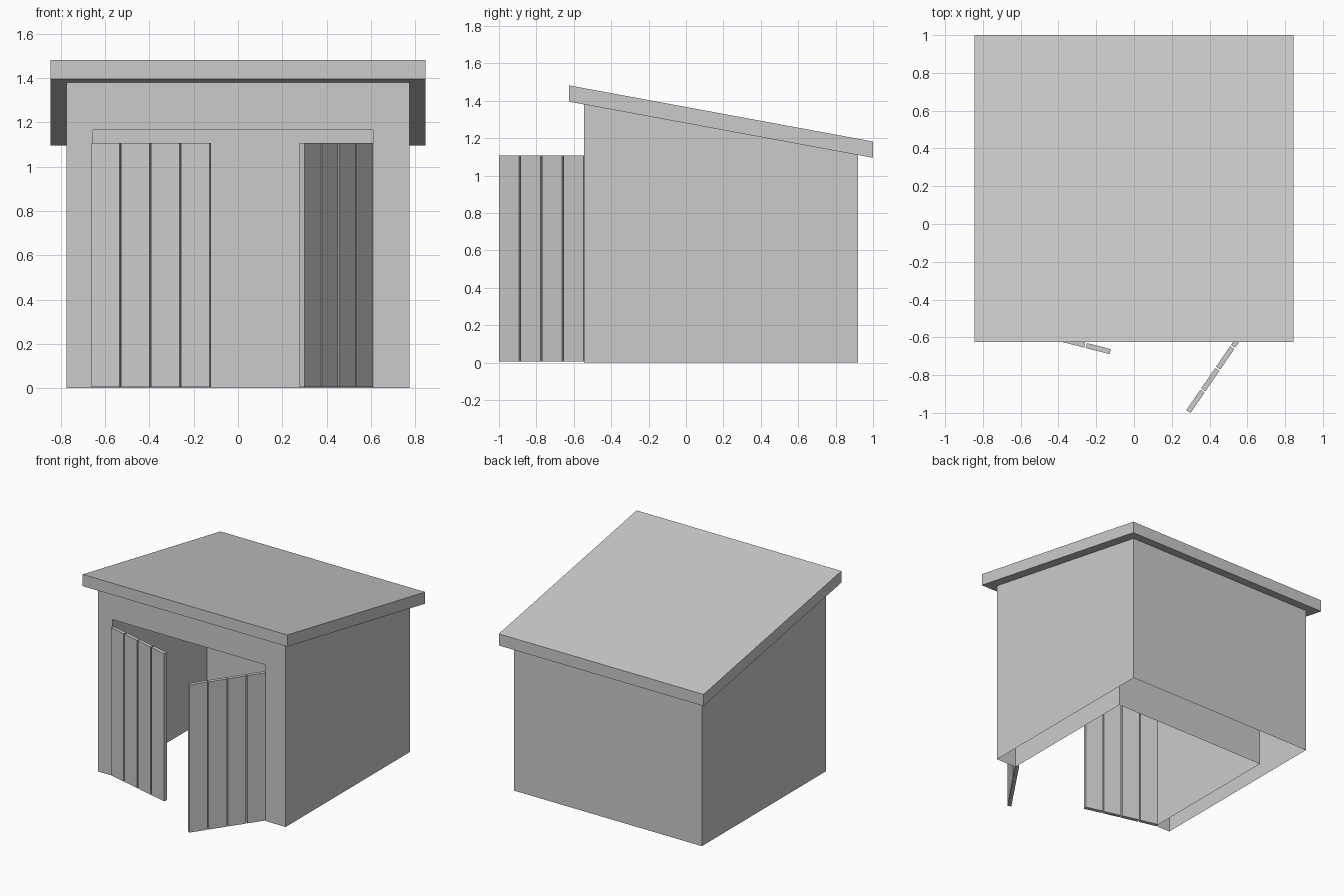
import bpy, bmesh, math
from mathutils import Matrix

if "Cube" in bpy.data.objects:
    bpy.data.objects.remove(bpy.data.objects["Cube"])


def finish(bm, name):
    bmesh.ops.remove_doubles(bm, verts=bm.verts, dist=0.0001)
    bmesh.ops.recalc_face_normals(bm, faces=bm.faces)
    mesh = bpy.data.meshes.new(name)
    bm.to_mesh(mesh)
    bm.free()
    ob = bpy.data.objects.new(name, mesh)
    bpy.context.collection.objects.link(ob)
    return ob


def face(bm, pts):
    return bm.faces.new([bm.verts.new(p) for p in pts])


def roof_under(y):
    return 1.395 - (y + 0.625) * 0.3 / 1.625


# Pitched roof slab: side profile extruded across x
bm = bmesh.new()
f = face(bm, [(-0.845, y, z) for y, z in
              ((-0.625, 1.395), (1, 1.095), (1, 1.182), (-0.625, 1.482))])
ext = bmesh.ops.extrude_face_region(bm, geom=[f], use_keep_orig=True)
bmesh.ops.translate(bm, vec=(1.69, 0, 0),
                    verts=[g for g in ext["geom"] if isinstance(g, bmesh.types.BMVert)])
finish(bm, "roof")

# Walls: open-bottomed shell with a recessed doorway chamber
W, YF, YB = 0.775, -0.545, 0.92
DL, DR, DH, DB = -0.655, 0.61, 1.165, 0.57
bm = bmesh.new()
zf, zb = roof_under(YF), roof_under(YB)
face(bm, [(x, YF, z) for x, z in ((-W, 0), (DL, 0), (DL, DH), (DR, DH),
                                  (DR, 0), (W, 0), (W, zf), (-W, zf))])
face(bm, [(W, YB, 0), (-W, YB, 0), (-W, YB, zb), (W, YB, zb)])
for x in (-W, W):
    face(bm, [(x, YF, 0), (x, YB, 0), (x, YB, zb), (x, YF, zf)])
for x in (DL, DR):
    face(bm, [(x, YF, 0), (x, DB, 0), (x, DB, DH), (x, YF, DH)])
face(bm, [(DL, DB, 0), (DR, DB, 0), (DR, DB, DH), (DL, DB, DH)])
face(bm, [(DL, YF, DH), (DR, YF, DH), (DR, DB, DH), (DL, DB, DH)])
finish(bm, "walls")


# Doors: four separate planks each, swung about the hinge corner
def door(name, hinge, angle, side):
    length, gap, thick, z0, z1 = 0.55, 0.008, 0.027, 0.005, 1.107
    pitch = (length + gap) / 4
    bm = bmesh.new()
    for i in range(4):
        m = (Matrix.Translation((side * (i * pitch + (pitch - gap) / 2), thick / 2, (z0 + z1) / 2))
             @ Matrix.Diagonal((pitch - gap, thick, z1 - z0, 1)))
        bmesh.ops.create_cube(bm, size=1, matrix=m)
    ob = finish(bm, name)
    ob.location = hinge
    ob.rotation_euler.z = math.radians(angle)


door("left_door", (-0.662, -0.553, 0), -14.3, 1)
door("right_door", (0.61, -0.547, 0), 55.6, -1)
